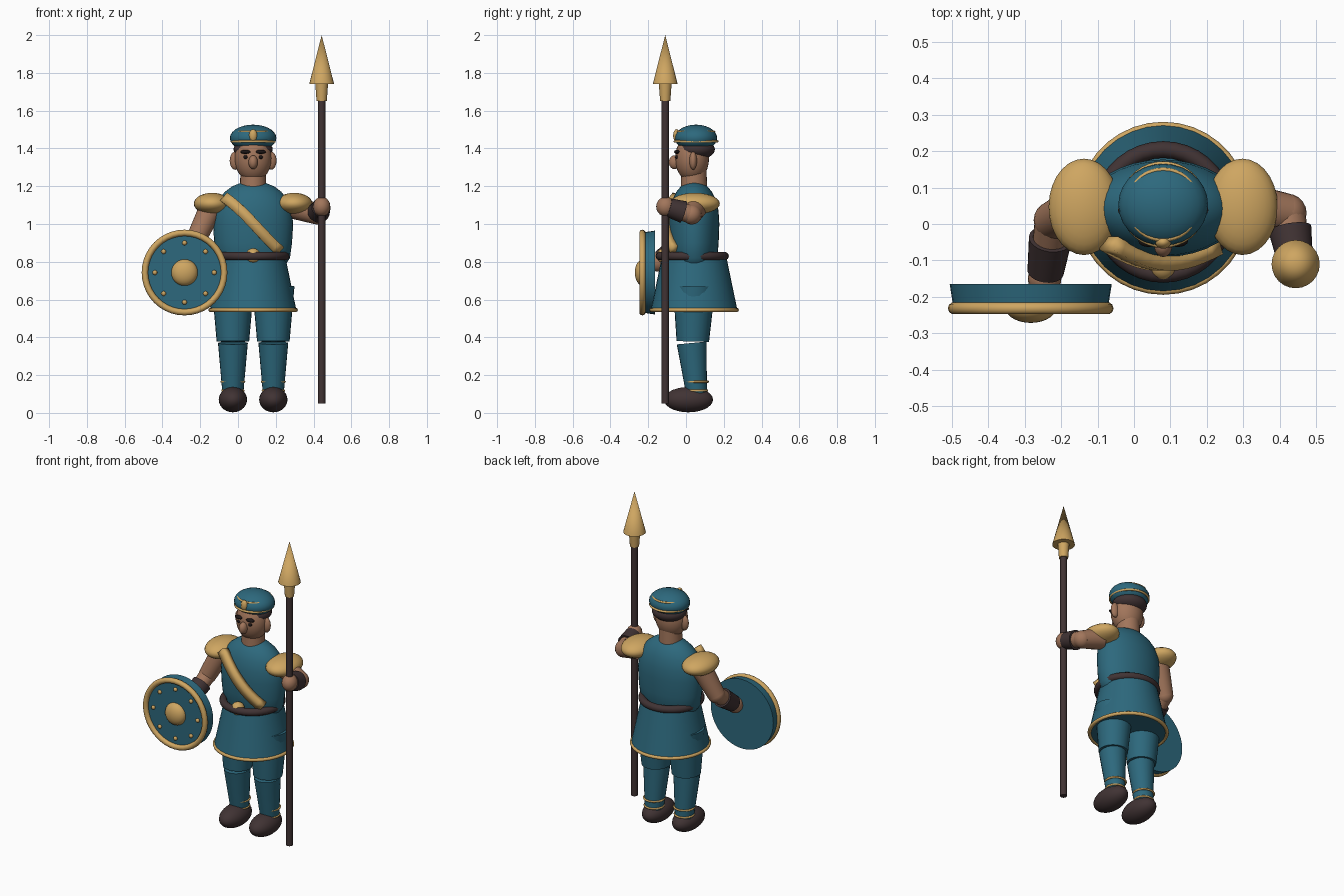
import bpy, bmesh, math
from mathutils import Vector, Matrix

if "Cube" in bpy.data.objects:
    bpy.data.objects.remove(bpy.data.objects["Cube"])

CX, CY = 0.08, 0.043  # body axis


def material(name, rgb):
    m = bpy.data.materials.new(name)
    m.use_nodes = True
    m.diffuse_color = (*rgb, 1)
    m.node_tree.nodes["Principled BSDF"].inputs["Base Color"].default_value = (*rgb, 1)
    return m


TEAL = material("teal cloth", (0.026, 0.14, 0.205))
GOLD = material("gold", (0.62, 0.38, 0.12))
SKIN = material("skin", (0.36, 0.18, 0.105))
DARK = material("dark leather", (0.052, 0.033, 0.034))
BLACK = material("brow black", (0.012, 0.008, 0.008))


def finish(bm, name, mat, angle=40):
    bmesh.ops.recalc_face_normals(bm, faces=bm.faces)
    me = bpy.data.meshes.new(name)
    bm.to_mesh(me)
    bm.free()
    me.materials.append(mat)
    ob = bpy.data.objects.new(name, me)
    bpy.context.collection.objects.link(ob)
    bpy.ops.object.select_all(action='DESELECT')
    ob.select_set(True)
    bpy.context.view_layer.objects.active = ob
    bpy.ops.object.shade_smooth_by_angle(angle=math.radians(angle))
    return ob


def ball(name, mat, loc, size, segs=28):
    bm = bmesh.new()
    bmesh.ops.create_uvsphere(bm, u_segments=segs, v_segments=segs // 2, radius=1)
    bmesh.ops.transform(bm, verts=bm.verts,
                        matrix=Matrix.Translation(loc) @ Matrix.Diagonal((*size, 1)))
    return finish(bm, name, mat)


def limb(name, mat, a, b, ra, rb, segs=24):
    """Tapered cylinder from a to b."""
    a, b = Vector(a), Vector(b)
    bm = bmesh.new()
    bmesh.ops.create_cone(bm, cap_ends=True, segments=segs, radius1=ra, radius2=rb,
                          depth=(b - a).length)
    turn = (b - a).to_track_quat('Z', 'Y').to_matrix().to_4x4()
    bmesh.ops.transform(bm, verts=bm.verts, matrix=Matrix.Translation((a + b) / 2) @ turn)
    return finish(bm, name, mat)


def lathe(name, mat, profile, loc=(CX, CY, 0), scale_y=1.0, segs=32, turn=None):
    """Revolve (radius, height) points around the z axis."""
    bm = bmesh.new()
    rings = []
    for r, z in profile:
        rings.append([bm.verts.new((r * math.cos(t), r * scale_y * math.sin(t), z))
                      for t in (2 * math.pi * i / segs for i in range(segs))])
    for lo, hi in zip(rings, rings[1:]):
        for i in range(segs):
            j = (i + 1) % segs
            bm.faces.new((lo[i], lo[j], hi[j], hi[i]))
    bm.faces.new(rings[0])
    bm.faces.new(rings[-1])
    bmesh.ops.transform(bm, verts=bm.verts,
                        matrix=Matrix.Translation(loc) @ (turn or Matrix()))
    return finish(bm, name, mat)


def ring(name, mat, loc, major, minor, turn=None, segs=36, sides=10):
    bm = bmesh.new()
    loops = []
    for i in range(segs):
        t = 2 * math.pi * i / segs
        loop = []
        for k in range(sides):
            p = 2 * math.pi * k / sides
            r = major + minor * math.cos(p)
            loop.append(bm.verts.new((r * math.cos(t), r * math.sin(t), minor * math.sin(p))))
        loops.append(loop)
    for i in range(segs):
        a, b = loops[i], loops[(i + 1) % segs]
        for k in range(sides):
            n = (k + 1) % sides
            bm.faces.new((a[k], b[k], b[n], a[n]))
    bmesh.ops.transform(bm, verts=bm.verts,
                        matrix=Matrix.Translation(loc) @ (turn or Matrix()))
    return finish(bm, name, mat, 60)


# Torso, skirt and belt
lathe("torso", TEAL, [(0.10, 0.75), (0.165, 0.775), (0.195, 0.82), (0.206, 0.9),
                      (0.212, 1.0), (0.205, 1.07), (0.182, 1.13), (0.15, 1.17),
                      (0.11, 1.2), (0.06, 1.22)], scale_y=0.63)
lathe("skirt", TEAL, [(0.23, 0.54), (0.203, 0.67), (0.172, 0.82)])
ring("skirt_hem", GOLD, (CX, CY, 0.545), 0.226, 0.011)
ring("belt", DARK, (CX, CY - 0.01, 0.83), 0.171, 0.023)
ball("buckle", GOLD, (CX, -0.115, 0.832), (0.04, 0.04, 0.04), 20)

# Diagonal sash following the chest
bm = bmesh.new()
rows = []
for i in range(13):
    t = i / 12
    x, z = -0.07 + 0.29 * t, 1.14 - 0.28 * t - 0.03 * math.sin(math.pi * t) * (t - 0.8)
    y = -0.052 - 0.05 * math.sin(math.pi * t) - 0.012 * t
    rows.append([bm.verts.new((x + s * 0.019, y, z + s * 0.021)) for s in (-1, 1)])
for a, b in zip(rows, rows[1:]):
    bm.faces.new((a[0], a[1], b[1], b[0]))
sash = finish(bm, "sash", GOLD)
thick = sash.modifiers.new("thickness", 'SOLIDIFY')
thick.thickness, thick.offset = 0.04, 0

# Legs and feet
for side, s in (("right", -1), ("left", 1)):
    x = CX + s * 0.107
    limb(side + "_thigh", TEAL, (x, 0.036, 0.378), (x, 0.043, 0.67), 0.086, 0.112)
    limb(side + "_shin", TEAL, (x, 0.03, 0.37), (x, 0.056, 0.10), 0.079, 0.055)
    for n, (z, r) in enumerate(((0.165, 0.06), (0.118, 0.056))):
        ring(f"{side}_ankle_band_{n}", GOLD, (x, 0.056, z), r, 0.006, segs=28, sides=8)
    ball(side + "_foot", DARK, (x, 0.013, 0.07), (0.075, 0.13, 0.067))
    ball(side + "_shoulder_pad", GOLD, (CX + s * 0.217, 0.047, 1.108), (0.097, 0.132, 0.057))
    # Face details in pairs
    ball(side + "_ear", SKIN, (CX + s * 0.095, 0.038, 1.335), (0.029, 0.02, 0.048), 20)
    ball(side + "_eye", BLACK, (CX + s * 0.04, -0.048, 1.354), (0.012, 0.01, 0.01), 14)
    ball(side + "_brow", BLACK, (CX + s * 0.04, -0.047, 1.382), (0.028, 0.016, 0.011), 16)

# Head and cap
limb("neck", SKIN, (CX, 0.042, 1.19), (CX, 0.042, 1.30), 0.07, 0.066)
ball("head", SKIN, (CX, 0.032, 1.347), (0.098, 0.09, 0.124))
ball("nose", SKIN, (CX, -0.06, 1.327), (0.025, 0.031, 0.037), 18)
ball("hair", DARK, (CX, 0.055, 1.395), (0.104, 0.098, 0.055))
ball("cap", TEAL, (CX, 0.053, 1.455), (0.123, 0.112, 0.071))
ring("cap_lower_band", GOLD, (CX, 0.053, 1.437), 0.112, 0.007)
ring("cap_upper_band", GOLD, (CX, 0.053, 1.488), 0.096, 0.006)
ball("cap_badge", GOLD, (CX, -0.05, 1.468), (0.022, 0.018, 0.034), 18)


def arm(side, shoulder, elbow, hand):
    shoulder, elbow, hand = Vector(shoulder), Vector(elbow), Vector(hand)
    limb(side + "_upper_arm", SKIN, shoulder, elbow, 0.064, 0.053)
    ball(side + "_elbow", SKIN, elbow, (0.053, 0.053, 0.053), 20)
    limb(side + "_forearm", SKIN, elbow, hand, 0.05, 0.042)
    limb(side + "_cuff", DARK, elbow.lerp(hand, 0.32), elbow.lerp(hand, 0.88), 0.059, 0.05)
    ball(side + "_hand", SKIN, hand, (0.046, 0.05, 0.052), 20)


arm("left", (0.30, 0.05, 1.09), (0.42, 0.03, 1.05), (0.443, -0.108, 1.092))
arm("right", (-0.14, 0.05, 1.09), (-0.222, 0.01, 0.92), (-0.245, -0.15, 0.80))

# Spear
SX, SY = 0.443, -0.11
limb("spear_shaft", DARK, (SX, SY, 0.05), (SX, SY, 1.66), 0.02, 0.02, 20)
limb("spear_collar", GOLD, (SX, SY, 1.65), (SX, SY, 1.745), 0.027, 0.034)
limb("spear_head", GOLD, (SX, SY, 1.74), (SX, SY, 2.0), 0.066, 0.0)

# Round shield, axis pointing forward
HX, HZ = -0.283, 0.743
FORWARD = Matrix.Rotation(math.radians(90), 4, 'X')
lathe("shield_disc", TEAL, [(0.222, 0.165), (0.212, 0.228)], loc=(HX, 0, HZ), segs=40,
      turn=FORWARD)
ring("shield_rim", GOLD, (HX, -0.231, HZ), 0.21, 0.017, turn=FORWARD, segs=40)
ball("shield_boss", GOLD, (HX, -0.228, HZ), (0.07, 0.043, 0.07))
for i in range(8):
    a = i * math.pi / 4
    ball(f"shield_stud_{i}", GOLD,
         (HX + 0.157 * math.cos(a), -0.231, HZ + 0.157 * math.sin(a)), (0.013, 0.012, 0.013), 12)
